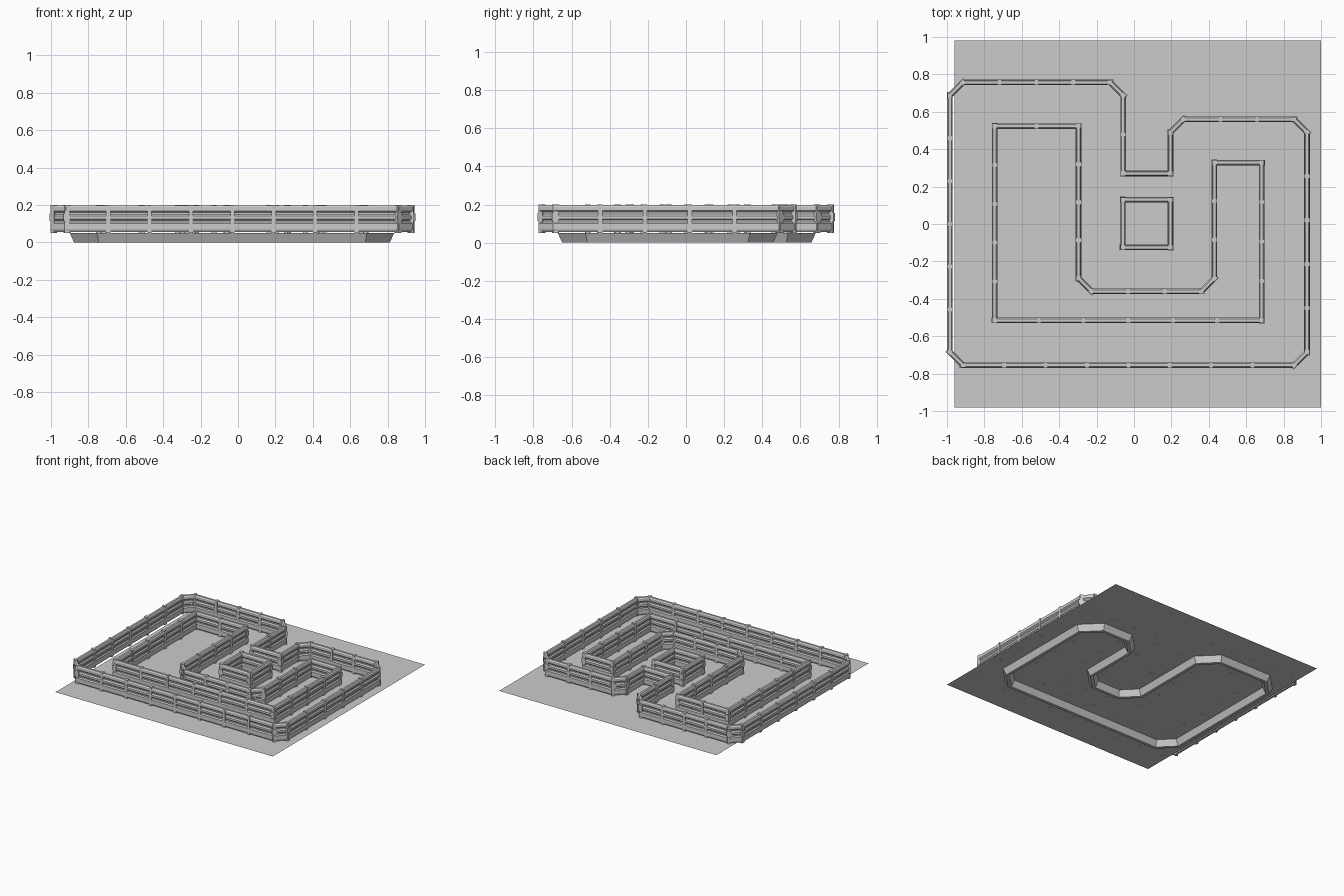
import bpy
import bmesh
import math
from mathutils import Vector

old = bpy.data.objects.get("Cube")
if old:
    bpy.data.objects.remove(old, do_unlink=True)

GREY = (0.6, 0.6, 0.6, 1.0)
mat = bpy.data.materials.new("light grey")
mat.use_nodes = True
mat.diffuse_color = GREY
mat.node_tree.nodes["Principled BSDF"].inputs["Base Color"].default_value = GREY

GROUND = 0.05
TOP = 0.2


def finish(name, bm):
    bmesh.ops.recalc_face_normals(bm, faces=bm.faces)
    mesh = bpy.data.meshes.new(name)
    bm.to_mesh(mesh)
    bm.free()
    mesh.materials.append(mat)
    obj = bpy.data.objects.new(name, mesh)
    bpy.context.collection.objects.link(obj)
    return obj


def chamfer(corners):
    """Turn (x, y, cut) corners into a loop with cut corners."""
    path = []
    for i, (x, y, cut) in enumerate(corners):
        p = Vector((x, y))
        if not cut:
            path.append(p)
            continue
        for q in (corners[i - 1], corners[(i + 1) % len(corners)]):
            path.append(p + (Vector(q[:2]) - p).normalized() * cut)
    return path


def sweep(name, path, profile):
    """Sweep a closed (offset, height) profile round a closed loop with mitres."""
    bm = bmesh.new()
    rings = []
    for i, p in enumerate(path):
        a = (p - path[i - 1]).normalized()
        b = (path[(i + 1) % len(path)] - p).normalized()
        na, nb = Vector((a.y, -a.x)), Vector((b.y, -b.x))
        m = (na + nb) / (1 + na.dot(nb))
        rings.append([bm.verts.new((p.x + m.x * o, p.y + m.y * o, z)) for o, z in profile])
    n = len(profile)
    for i, ring in enumerate(rings):
        prev = rings[i - 1]
        for j in range(n):
            k = (j + 1) % n
            bm.faces.new((prev[j], prev[k], ring[k], ring[j]))
    return finish(name, bm)


def add_box(bm, p, angle, length, depth, z0, z1):
    box = bmesh.ops.create_cube(bm, size=1)["verts"]
    c, s = math.cos(angle), math.sin(angle)
    for v in box:
        x, y = v.co.x * length, v.co.y * depth
        v.co = (p.x + c * x - s * y, p.y + s * x + c * y,
                z0 + (v.co.z + 0.5) * (z1 - z0))


# Corrugated barrier section, mirrored to both sides
side = [(0.008, 0.055), (0.015, 0.068), (0.015, 0.1), (0.007, 0.108), (0.007, 0.118),
        (0.014, 0.125), (0.014, 0.14), (0.006, 0.15), (0.006, 0.16),
        (0.014, 0.168), (0.014, 0.188), (0.008, 0.197)]
rail_profile = side + [(-o, z) for o, z in reversed(side)]


def barrier(name, corners):
    path = chamfer(corners)
    sweep(name + "_rail", path, rail_profile)
    bm = bmesh.new()
    for i, p in enumerate(path):
        q = path[(i + 1) % len(path)]
        d = q - p
        angle = math.atan2(d.y, d.x)
        # corner post with its collar
        add_box(bm, p, angle, 0.026, 0.026, GROUND, TOP)
        add_box(bm, p, angle, 0.036, 0.03, 0.115, 0.155)
        # evenly spaced posts along the run
        count = round(d.length / 0.22)
        for k in range(1, count):
            add_box(bm, p + d * (k / count), angle, 0.022, 0.03, GROUND, TOP)
    finish(name + "_posts", bm)


C = 0.07
barrier("outer_barrier", [
    (-0.985, -0.755, C), (0.925, -0.755, C), (0.925, 0.56, C), (0.195, 0.56, C),
    (0.195, 0.27, 0), (-0.058, 0.27, 0), (-0.058, 0.757, C), (-0.985, 0.757, C)])
barrier("inner_barrier", [
    (-0.745, -0.515, 0), (0.683, -0.515, 0), (0.683, 0.328, 0), (0.43, 0.328, 0),
    (0.43, -0.36, C), (-0.297, -0.36, C), (-0.297, 0.523, 0), (-0.745, 0.523, 0)])
barrier("island_barrier", [
    (-0.06, -0.125, 0), (0.195, -0.125, 0), (0.195, 0.13, 0), (-0.06, 0.13, 0)])

# Tapered channel under the middle of the track
R = 0.125
track = chamfer([
    (-0.865, -0.637, R), (0.8, -0.637, R), (0.8, 0.445, R), (0.31, 0.445, R),
    (0.31, -0.245, R), (-0.175, -0.245, R), (-0.175, 0.645, R), (-0.865, 0.645, R)])
sweep("track_channel", track,
      [(0.035, GROUND), (0.012, 0), (-0.012, 0), (-0.035, GROUND)])

# Ground sheet
bm = bmesh.new()
bm.faces.new([bm.verts.new((x, y, GROUND + 0.001)) for x, y in
              ((-0.96, -0.98), (1, -0.98), (1, 0.98), (-0.96, 0.98))])
ground = finish("ground_sheet", bm)
